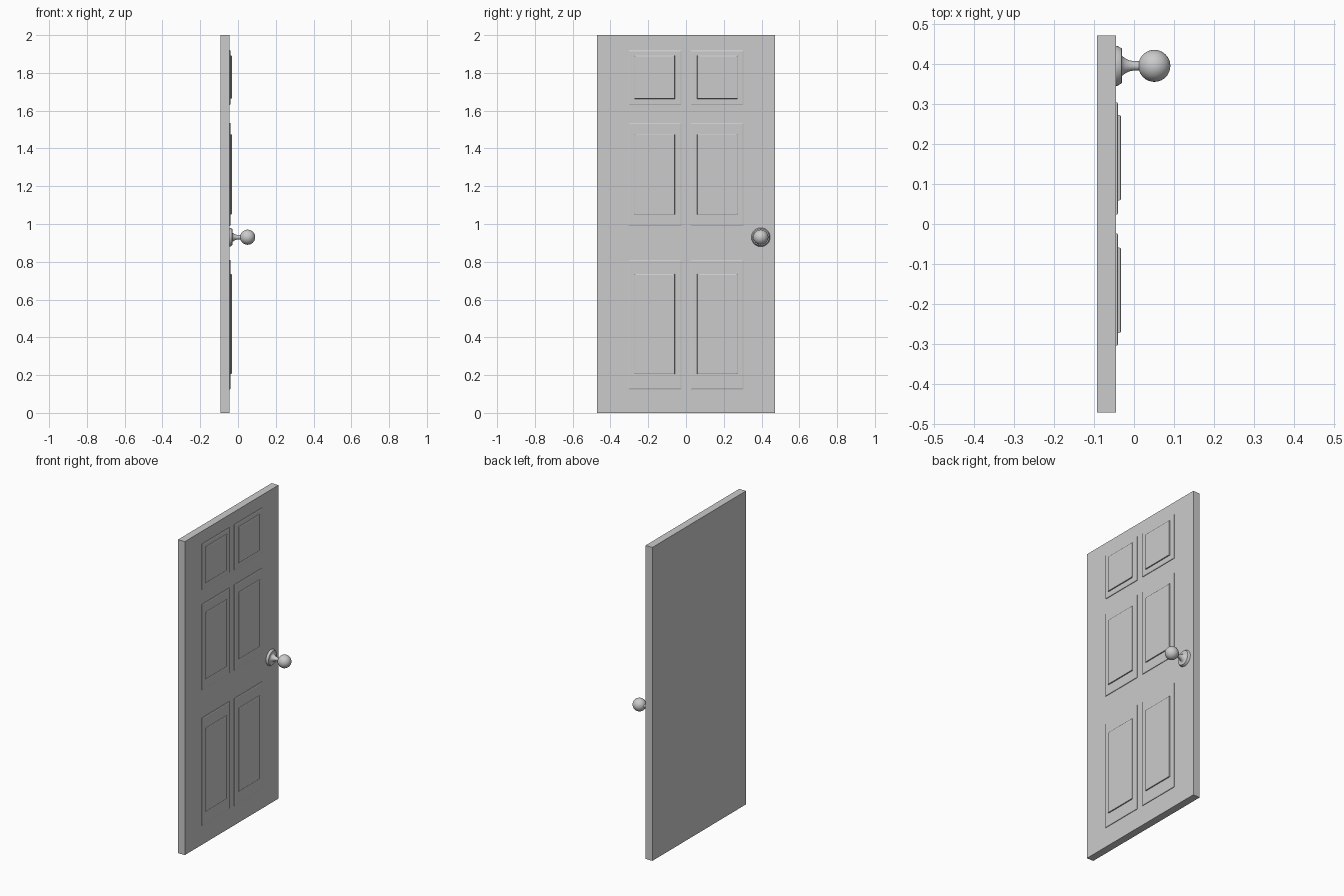
import bpy, bmesh, math
from mathutils import Matrix, Vector

if "Cube" in bpy.data.objects:
    bpy.data.objects.remove(bpy.data.objects["Cube"])

FACE = -0.045   # x of the panelled face


def make_object(name, bm):
    bmesh.ops.recalc_face_normals(bm, faces=bm.faces)
    mesh = bpy.data.meshes.new(name)
    bm.to_mesh(mesh)
    bm.free()
    ob = bpy.data.objects.new(name, mesh)
    bpy.context.collection.objects.link(ob)
    return ob


# Door slab
bm = bmesh.new()
bmesh.ops.create_cube(bm, size=1, matrix=Matrix.Translation((-0.069, 0, 1)) @ Matrix.Diagonal((0.048, 0.944, 2, 1)))
make_object("door_slab", bm)


def raised_panel(name, outer, inner):
    """Stacked rectangles (y0, y1, z0, z1): low moulding, then raised field."""
    def inset(r, d):
        return (r[0] + d, r[1] - d, r[2] + d, r[3] - d)
    levels = [(FACE - 0.002, outer), (-0.0415, outer), (-0.0395, inset(outer, 0.006)),
              (-0.0395, inner), (-0.034, inset(inner, 0.001)), (-0.032, inset(inner, 0.004))]
    bm = bmesh.new()
    rings = []
    for x, (y0, y1, z0, z1) in levels:
        rings.append([bm.verts.new((x, y, z)) for y, z in ((y0, z0), (y1, z0), (y1, z1), (y0, z1))])
    for a, b in zip(rings, rings[1:]):
        for i in range(4):
            j = (i + 1) % 4
            bm.faces.new((a[i], a[j], b[j], b[i]))
    bm.faces.new(rings[0][::-1])
    bm.faces.new(rings[-1])
    ob = make_object(name, bm)
    ob.modifiers.new("mirror", 'MIRROR').use_axis = (False, True, False)


# Three mirrored pairs of panels: outer z range, inner z range
for name, z0, z1, i0, i1 in (("top_panels", 1.63, 1.92, 1.663, 1.892),
                             ("middle_panels", 0.99, 1.535, 1.05, 1.475),
                             ("bottom_panels", 0.125, 0.81, 0.205, 0.735)):
    raised_panel(name, (0.024, 0.304, z0, z1), (0.059, 0.273, i0, i1))

# Door knob: rose, neck and ball turned around the x axis
profile = [(FACE - 0.002, 0), (FACE - 0.002, 0.05), (-0.042, 0.05), (-0.031, 0.044), (-0.03, 0.041),
           (-0.032, 0.03), (-0.03, 0.025), (-0.022, 0.019), (-0.012, 0.014), (0, 0.0115)]
profile += [(0.051 - 0.04 * math.cos(math.radians(a)), 0.04 * math.sin(math.radians(a)))
            for a in range(17, 180, 9)]
profile.append((0.091, 0))
bm = bmesh.new()
verts = [bm.verts.new((x, r, 0)) for x, r in profile]
edges = [bm.edges.new(p) for p in zip(verts, verts[1:])]
bmesh.ops.spin(bm, geom=verts + edges, cent=(0, 0, 0), axis=(1, 0, 0), angle=math.tau, steps=32)
bmesh.ops.remove_doubles(bm, verts=bm.verts, dist=0.0001)
bmesh.ops.translate(bm, verts=bm.verts, vec=Vector((0, 0.396, 0.93)))
knob = make_object("door_knob", bm)
bpy.context.view_layer.objects.active = knob
knob.select_set(True)
bpy.ops.object.shade_smooth_by_angle(angle=math.radians(35))
